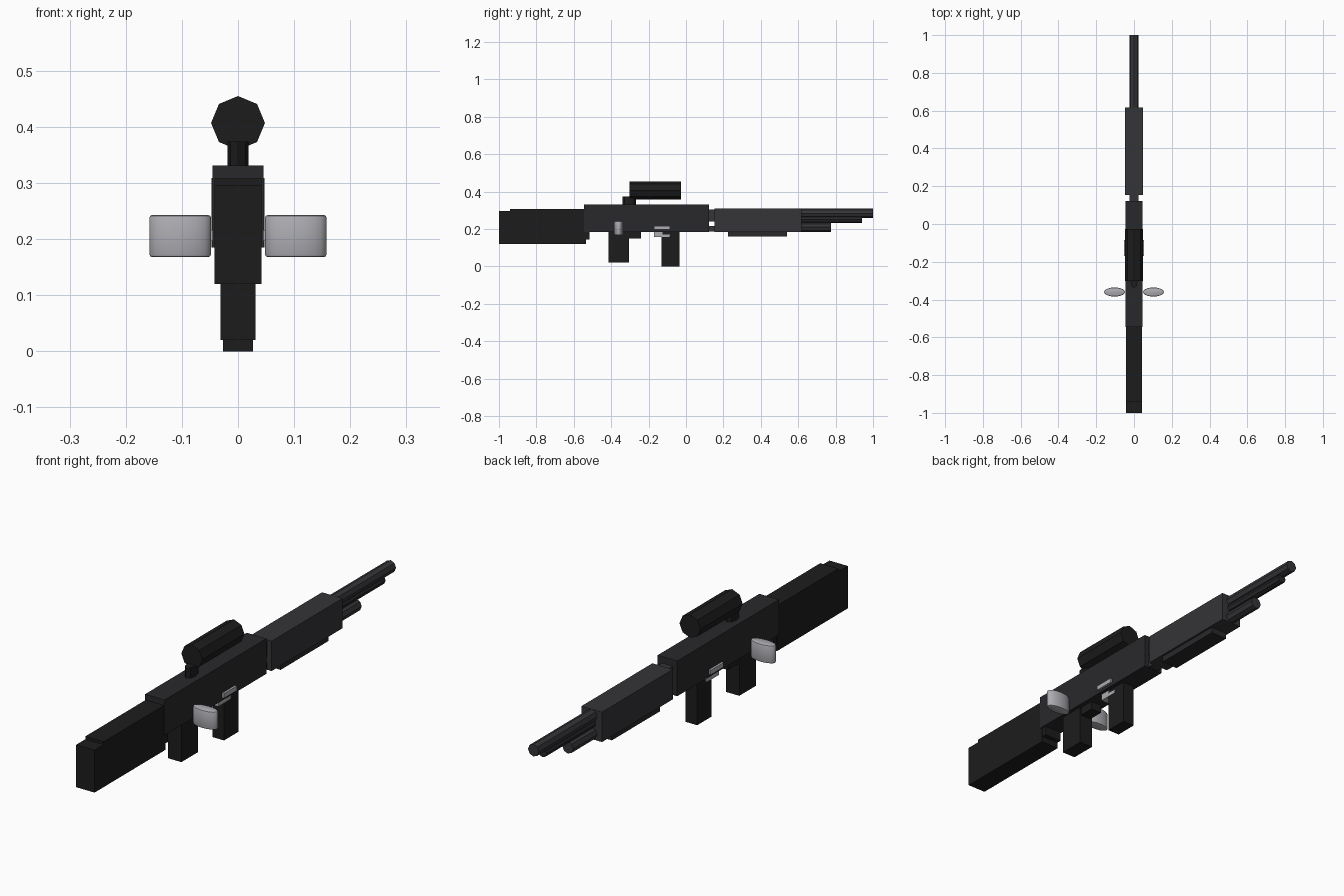
import bpy, bmesh, math
from mathutils import Matrix

if "Cube" in bpy.data.objects:
    bpy.data.objects.remove(bpy.data.objects["Cube"])


def mat(name, v, b=None):
    m = bpy.data.materials.new(name)
    m.diffuse_color = (v, v, b or v, 1)
    m.use_nodes = True
    m.node_tree.nodes["Principled BSDF"].inputs["Base Color"].default_value = m.diffuse_color
    return m


BLACK = mat("black", 0.012)
DARK = mat("dark_metal", 0.022, 0.025)
BARREL = mat("barrel_metal", 0.035, 0.04)
STEEL = mat("steel", 0.42, 0.45)


def finish(name, bm, material, smooth=False):
    bmesh.ops.recalc_face_normals(bm, faces=bm.faces)
    me = bpy.data.meshes.new(name)
    bm.to_mesh(me)
    bm.free()
    ob = bpy.data.objects.new(name, me)
    bpy.context.collection.objects.link(ob)
    me.materials.append(material)
    for p in me.polygons:
        p.use_smooth = smooth
    if smooth:
        bpy.ops.object.select_all(action='DESELECT')
        ob.select_set(True)
        bpy.context.view_layer.objects.active = ob
        bpy.ops.object.shade_smooth_by_angle(angle=math.radians(40))
    return ob


def profile(name, pts, x0, x1, material):
    """Side outline (y, z) extruded across x."""
    bm = bmesh.new()
    f = bm.faces.new([bm.verts.new((x0, y, z)) for y, z in pts])
    r = bmesh.ops.extrude_face_region(bm, geom=[f])
    for v in r["geom"]:
        if isinstance(v, bmesh.types.BMVert):
            v.co.x = x1
    return finish(name, bm, material)


def box(name, hx, y0, y1, z0, z1, material):
    return profile(name, [(y0, z0), (y1, z0), (y1, z1), (y0, z1)], -hx, hx, material)


def tube(name, r, y0, y1, z, material, sides=8):
    """Faceted rod lying along y with a corner at the top."""
    bm = bmesh.new()
    m = Matrix.Translation((0, (y0 + y1) / 2, z)) @ Matrix.Rotation(math.pi / 2, 4, 'X')
    bmesh.ops.create_cone(bm, cap_ends=True, segments=sides, radius1=r, radius2=r,
                          depth=y1 - y0, matrix=m)
    return finish(name, bm, material)


def oval_post(name, cx, cy, rx, ry, z0, z1, material, sides, smooth, bevel=0):
    """Upright oval column, optionally with rounded rims."""
    bm = bmesh.new()
    m = Matrix.Translation((cx, cy, (z0 + z1) / 2)) @ Matrix.Diagonal((rx, ry, 1, 1))
    bmesh.ops.create_cone(bm, cap_ends=True, segments=sides, radius1=1, radius2=1,
                          depth=z1 - z0, matrix=m)
    if bevel:
        rims = [e for e in bm.edges if abs(e.verts[0].co.z - e.verts[1].co.z) < 1e-5]
        bmesh.ops.bevel(bm, geom=rims, offset=bevel, segments=2, profile=0.5, affect='EDGES')
    return finish(name, bm, material, smooth)


# Stock with stepped butt
profile("stock", [(-1, .12), (-.535, .12), (-.535, .308), (-.94, .308), (-.94, .296), (-1, .296)],
        -.042, .042, BLACK)
box("stock_joint", .04, -.545, -.515, .145, .2, BLACK)

# Receiver and the parts under it
box("receiver", .045, -.545, .122, .185, .331, DARK)
box("rear_grip", .031, -.415, -.305, .02, .19, BLACK)
box("magazine", .027, -.13, -.035, 0, .19, BLACK)
box("guard_block", .025, -.31, -.24, .15, .19, BLACK)

# Steel latch plates on both sides and the trigger
box("latch_plate", .054, -.17, -.085, .197, .216, STEEL)
profile("trigger", [(-.172, .157), (-.09, .157), (-.085, .17), (-.125, .172), (-.125, .19), (-.172, .19)],
        -.03, .03, STEEL)

# Oval side handles
for side, label in ((-1, "left"), (1, "right")):
    oval_post(label + "_side_handle", side * .103, -.36, .055, .024, .168, .243,
              STEEL, 20, True, .005)

# Scope on its mount
oval_post("scope_mount", 0, -.304, .019, .036, .325, .374, BLACK, 8, False)
tube("scope", .048, -.303, -.026, .407, BLACK)

# Forend
box("forend_neck", .025, .11, .17, .24, .304, BARREL)
box("forend_neck_lower", .025, .11, .17, .187, .215, BARREL)
box("forend", .047, .153, .618, .185, .309, BARREL)
box("forend_pad", .038, .225, .54, .16, .19, DARK)

# Barrel stack
tube("barrel", .025, .6, 1, .284, BARREL)
tube("gas_tube", .019, .6, .94, .252, DARK)
tube("lower_tube", .025, .6, .775, .21, BARREL)
